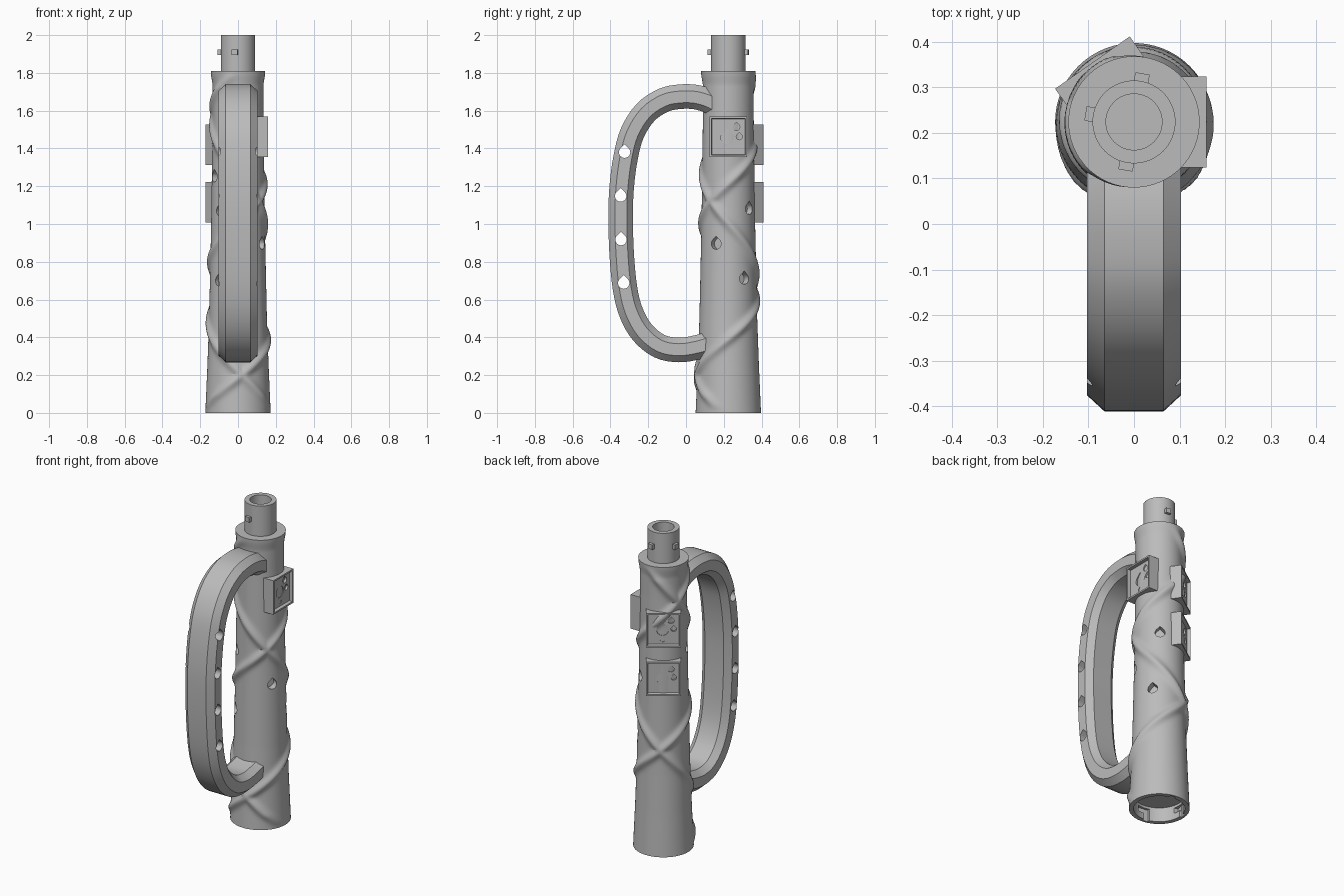
import bpy, bmesh, math
from mathutils import Matrix, Vector

if bpy.data.objects.get("Cube"):
    bpy.data.objects.remove(bpy.data.objects["Cube"])

AXIS_Y = 0.224
grey = bpy.data.materials.new("plain grey")
grey.diffuse_color = (0.5, 0.5, 0.5, 1)
grey.use_nodes = True
grey.node_tree.nodes["Principled BSDF"].inputs["Base Color"].default_value = (0.5, 0.5, 0.5, 1)


def finish(name, bm):
    bmesh.ops.recalc_face_normals(bm, faces=bm.faces)
    mesh = bpy.data.meshes.new(name)
    bm.to_mesh(mesh)
    bm.free()
    obj = bpy.data.objects.new(name, mesh)
    mesh.materials.append(grey)
    bpy.context.collection.objects.link(obj)
    return obj


def select(obj):
    bpy.ops.object.select_all(action='DESELECT')
    obj.select_set(True)
    bpy.context.view_layer.objects.active = obj


def smooth(obj, degrees=30):
    select(obj)
    bpy.ops.object.shade_smooth_by_angle(angle=math.radians(degrees))


def cut(obj, bm):
    cutter = finish("cutter", bm)
    cutter.hide_render = True
    select(obj)
    mod = obj.modifiers.new("cut", 'BOOLEAN')
    mod.operation, mod.solver, mod.object = 'DIFFERENCE', 'EXACT', cutter
    bpy.ops.object.modifier_apply(modifier=mod.name)
    bpy.data.objects.remove(cutter)


def around(azimuth, z):
    """Frame on the barrel axis with local x pointing outward."""
    return Matrix.Translation((0, AXIS_Y, z)) @ Matrix.Rotation(math.radians(azimuth), 4, 'Z')


def add_loops(bm, loops, cap=True):
    """Skin a list of closed point loops."""
    rings = [[bm.verts.new(p) for p in loop] for loop in loops]
    n = len(rings[0])
    for a, b in zip(rings, rings[1:]):
        for i in range(n):
            j = (i + 1) % n
            bm.faces.new((a[i], a[j], b[j], b[i]))
    if cap:
        bm.faces.new(rings[0])
        bm.faces.new(rings[-1])


def circle(r, z, n=64):
    return [(r * math.cos(math.tau * i / n), AXIS_Y + r * math.sin(math.tau * i / n), z) for i in range(n)]


def add_box(bm, frame, lo, hi):
    lo, hi = Vector(lo), Vector(hi)
    size = Matrix.Diagonal((*(hi - lo), 1))
    return bmesh.ops.create_cube(bm, size=1, matrix=frame @ Matrix.Translation((lo + hi) / 2) @ size)["verts"]


def add_drop(bm, frame, r, x0, x1, y=0, z=0):
    """Teardrop prism along local x, point upward."""
    pts = [(r * math.cos(t), r * math.sin(t)) for t in (math.radians(135 + 15 * i) for i in range(19))]
    pts.append((0, r * 1.414))
    add_loops(bm, [[frame @ Vector((x, y + a, z + b)) for a, b in pts] for x in (x0, x1)])


# Barrel: tapered tube with two opposed spiral ridges
PROFILE = [(0, .173), (.25, .162), (.5, .153), (1, .142), (1.6, .134), (1.74, .135), (1.79, .143), (1.81, .144)]
SPIRALS = (math.radians(438), math.radians(-345))
START = math.radians(-83)


def base_radius(z):
    for (z0, r0), (z1, r1) in zip(PROFILE, PROFILE[1:]):
        if z <= z1:
            return r0 + (r1 - r0) * (z - z0) / (z1 - z0)
    return PROFILE[-1][1]


def ridge(theta, z, r):
    best = 0
    for k in SPIRALS:
        d = (theta - START - k * (z - 0.2) + math.pi) % math.tau - math.pi
        dist = d * r / math.sqrt(1 + (k * r) ** 2)
        best = max(best, math.exp(-(dist / 0.023) ** 2))
    fade = max(0, min(1, (z - 0.01) / 0.08, (1.8 - z) / 0.08))
    return 0.018 * best * fade


bm = bmesh.new()
loops = []
for row in range(151):
    z = 1.81 * row / 150
    r = base_radius(z)
    loops.append([])
    for i in range(96):
        t = math.tau * i / 96
        rr = r + ridge(t, z, r)
        loops[-1].append((rr * math.cos(t), AXIS_Y + rr * math.sin(t), z))
add_loops(bm, loops)
barrel = finish("barrel", bm)

# Socket in the foot with bent locking slots
bm = bmesh.new()
add_loops(bm, [circle(.146, -.05), circle(.146, .09)])
cut(barrel, bm)
PINS = (80, 170, 260)
for lo, hi in (((.12, -.018, -.05), (.16, .018, .075)), ((.12, -.01, .04), (.157, .06, .074))):
    bm = bmesh.new()
    for az in PINS:
        add_box(bm, around(az, 0), lo, hi)
    cut(barrel, bm)

# Teardrop holes in the barrel wall
bm = bmesh.new()
for az, z in ((-27, .895), (35, .71), (52, 1.08), (-132, 1.07), (-132, .7), (205, 1.25)):
    add_drop(bm, around(az, z), .029, .105, .25)
cut(barrel, bm)
smooth(barrel)

# Top spigot, with blind bore and locking pins
bm = bmesh.new()
add_loops(bm, [circle(.091, 1.78), circle(.091, 2), circle(.0615, 2), circle(.0615, 1.85)])
smooth(finish("top_spigot", bm))
for n, az in enumerate(PINS):
    bm = bmesh.new()
    add_box(bm, around(az, 1.91), (.08, -.016, -.015), (.108, .016, .015))
    finish(f"locking_pin_{n + 1}", bm)

# Framed sockets: open box, recessed floor, drilled holes
for n, (az, z) in enumerate(((0, 1.462), (125, 1.42), (125, 1.115))):
    frame = around(az, z)
    bm = bmesh.new()
    add_box(bm, Matrix(), (.09, -.1, -.107), (.159, .1, .107))
    front = max(bm.faces, key=lambda f: f.calc_center_median().x)
    bmesh.ops.inset_region(bm, faces=[front], thickness=.014)
    bmesh.ops.inset_region(bm, faces=[front], thickness=.004, depth=-.02)
    bm.transform(frame)
    socket = finish(f"socket_frame_{n + 1}", bm)
    bm = bmesh.new()
    for r, y, dz in ((.035, -.005, -.005), (.018, .043, .052), (.016, .058, 0), (.014, -.005, -.066)):
        add_drop(bm, frame, r, .125, .2, y, dz)
    cut(socket, bm)

# Handle: chamfered bar swept along a smooth bow
PATH = [(.17, 1.625), (.12, 1.652), (.05, 1.672), (-.03, 1.674), (-.12, 1.655), (-.215, 1.59), (-.285, 1.48),
        (-.32, 1.35), (-.34, 1.2), (-.346, 1.05), (-.341, .85), (-.323, .66), (-.29, .53), (-.23, .425),
        (-.14, .353), (-.04, .333), (.05, .345), (.12, .365), (.15, .38)]
HALF = [(.065, .065), (.103, .03), (.103, -.033), (.065, -.065)]
SECTION = HALF + [(-x, d) for x, d in reversed(HALF)]


def spline(t):
    i = min(int(t), len(PATH) - 2)
    u = t - i
    p = [Vector(PATH[max(0, min(len(PATH) - 1, i + k))]) for k in (-1, 0, 1, 2)]
    return 0.5 * (2 * p[1] + (p[2] - p[0]) * u + (2 * p[0] - 5 * p[1] + 4 * p[2] - p[3]) * u * u
                  + (3 * p[1] - p[0] - 3 * p[2] + p[3]) * u ** 3)


bm = bmesh.new()
loops = []
span = len(PATH) - 1
for s in range(span * 4 + 1):
    t = s / 4
    c = spline(t)
    tangent = (spline(min(t + .1, span)) - spline(max(t - .1, 0))).normalized()
    out = Vector((tangent.y, -tangent.x))
    loops.append([(x, c.x + out.x * d, c.y + out.y * d) for x, d in SECTION])
add_loops(bm, loops)
handle = finish("handle", bm)

bm = bmesh.new()
for y, z in ((-.325, 1.38), (-.346, 1.148), (-.344, .917), (-.33, .687)):
    add_drop(bm, Matrix.Translation((0, y, z)), .03, -.2, .2)
cut(handle, bm)
smooth(handle, 25)
